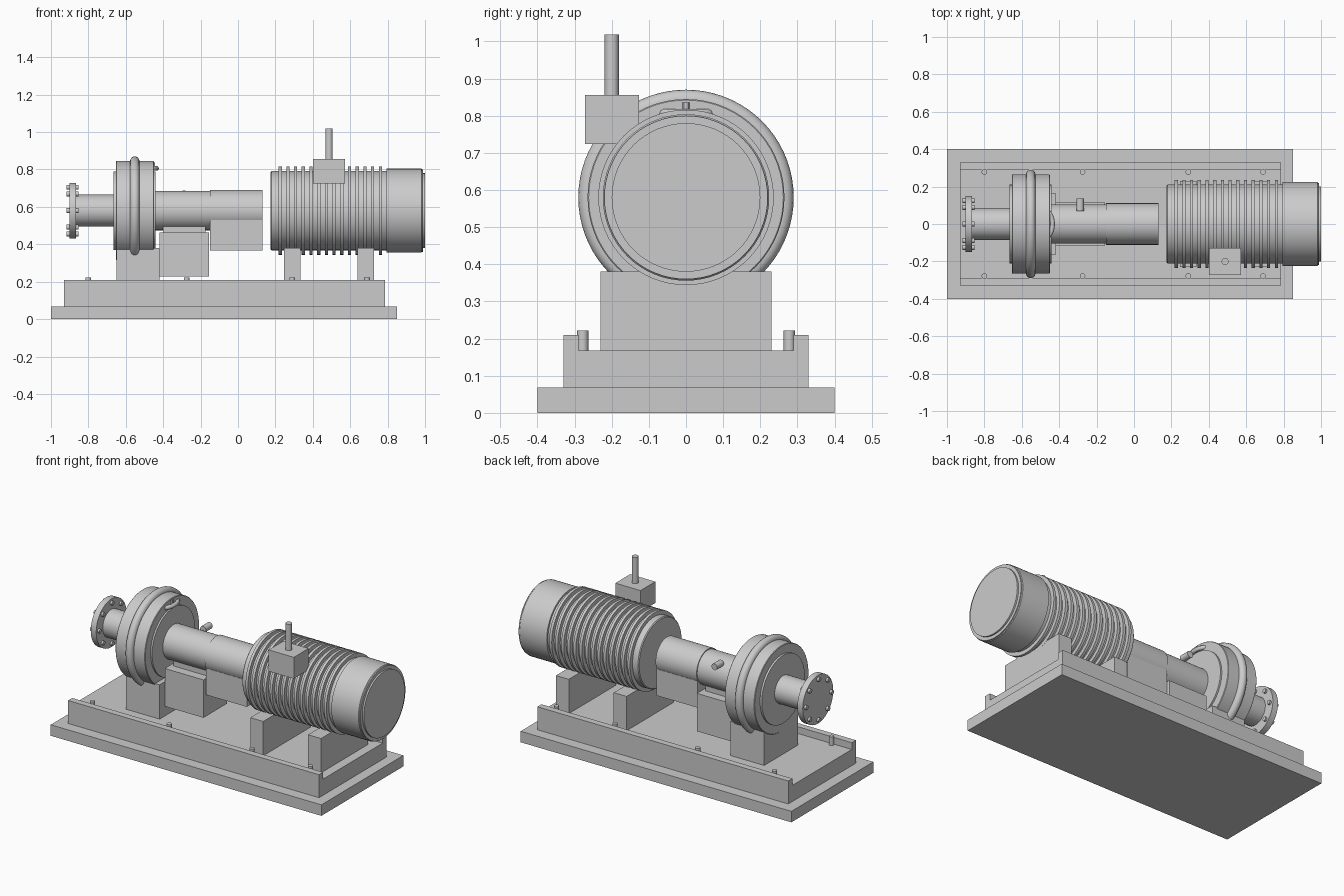
import bpy, bmesh, math
from mathutils import Vector

if "Cube" in bpy.data.objects:
    bpy.data.objects.remove(bpy.data.objects["Cube"])

AXIS_Z = 0.58  # height of the shared pump / motor axis


def finish(name, bm, smooth=False):
    bmesh.ops.recalc_face_normals(bm, faces=bm.faces)
    me = bpy.data.meshes.new(name)
    bm.to_mesh(me)
    bm.free()
    ob = bpy.data.objects.new(name, me)
    bpy.context.collection.objects.link(ob)
    if smooth:
        bpy.ops.object.select_all(action='DESELECT')
        ob.select_set(True)
        bpy.context.view_layer.objects.active = ob
        bpy.ops.object.shade_smooth_by_angle(angle=math.radians(35))
    return ob


def box(name, x, y, z):
    bm = bmesh.new()
    bmesh.ops.create_cube(bm, size=1)
    for v in bm.verts:
        v.co = Vector([(r[0] + r[1]) / 2 + c * (r[1] - r[0])
                       for c, r in zip(v.co, (x, y, z))])
    return finish(name, bm)


def lathe(name, profile, n=64):
    """Revolve (x, radius) points about the machine axis, with capped ends."""
    bm = bmesh.new()
    rings = [[bm.verts.new((x, r * math.cos(2 * math.pi * i / n),
                            AXIS_Z + r * math.sin(2 * math.pi * i / n)))
              for i in range(n)] for x, r in profile]
    for a, b in zip(rings, rings[1:]):
        for i in range(n):
            j = (i + 1) % n
            bm.faces.new((a[i], a[j], b[j], b[i]))
    bm.faces.new(rings[0])
    bm.faces.new(rings[-1])
    return finish(name, bm, True)


def rod(name, a, b, r, n=24):
    a, b = Vector(a), Vector(b)
    bm = bmesh.new()
    bmesh.ops.create_cone(bm, cap_ends=True, segments=n, radius1=r, radius2=r,
                          depth=(b - a).length)
    q = Vector((0, 0, 1)).rotation_difference(b - a)
    for v in bm.verts:
        v.co = q @ v.co + (a + b) / 2
    return finish(name, bm, True)


# Base slab and channel frame
box("base_slab", (-1, 0.85), (-0.4, 0.4), (0, 0.068))
bm = bmesh.new()
section = [(-0.33, 0.068), (0.33, 0.068), (0.33, 0.21), (0.29, 0.21),
           (0.29, 0.168), (-0.29, 0.168), (-0.29, 0.21), (-0.33, 0.21)]
face = bm.faces.new([bm.verts.new((-0.93, y, z)) for y, z in section])
ext = bmesh.ops.extrude_face_region(bm, geom=[face], use_keep_orig=True)
for g in ext["geom"]:
    if isinstance(g, bmesh.types.BMVert):
        g.co.x = 0.785
finish("base_frame", bm)

# Anchor bolts
for x in (-0.8, -0.275, 0.29, 0.69):
    for s in (-1, 1):
        rod("anchor_bolt", (x, s * 0.278, 0.16), (x, s * 0.278, 0.222), 0.015, 16)

# Supports
box("pump_pedestal", (-0.65, -0.42), (-0.165, 0.165), (0.168, 0.38))
for x in (0.245, 0.64):
    box("motor_foot", (x, x + 0.088), (-0.23, 0.23), (0.168, 0.38))

# Inlet pipe with bolted flange
lathe("inlet_pipe", [(-0.88, 0.085), (-0.65, 0.085)], 48)
lathe("inlet_flange", [(-0.902, 0.149), (-0.865, 0.149)], 48)
for i in range(8):
    a = i * math.pi / 4
    y, z = 0.125 * math.cos(a), AXIS_Z + 0.125 * math.sin(a)
    rod("flange_bolt", (-0.916, y, z), (-0.853, y, z), 0.013, 12)

# Pump casing with end covers and rim bead
lathe("pump_casing", [(-0.665, 0.21), (-0.653, 0.21), (-0.653, 0.262),
                      (-0.65, 0.265), (-0.453, 0.265), (-0.45, 0.262),
                      (-0.45, 0.21), (-0.44, 0.21)], 72)
bead = [(-0.552 - 0.025 * math.cos(t * math.pi / 8),
         0.265 + 0.025 * math.sin(t * math.pi / 8)) for t in range(9)]
lathe("pump_rim_bead", bead, 72)

# Curved lifting handle on the casing
cu = bpy.data.curves.new("lift_handle", 'CURVE')
cu.dimensions = '3D'
cu.bevel_depth = 0.013
cu.bevel_resolution = 3
cu.use_fill_caps = True
sp = cu.splines.new('POLY')
sp.points.add(12)
for i, p in enumerate(sp.points):
    t = math.pi * i / 12
    p.co = (-0.468 + 0.032 * math.sin(t), 0.065 * math.cos(t), 0.806, 1)
bpy.context.collection.objects.link(bpy.data.objects.new("lift_handle", cu))
rod("vent_plug", (-0.455, 0, 0.80), (-0.455, 0, 0.836), 0.012, 6)

# Bearing housing, coupling guard, and the boxes beneath them
lathe("bearing_housing", [(-0.45, 0.105), (-0.15, 0.105)], 48)
lathe("coupling_guard", [(-0.15, 0.111), (0.13, 0.111)], 48)
box("bearing_box", (-0.42, -0.155), (-0.115, 0.115), (0.228, 0.462))
box("guard_box", (-0.15, 0.13), (-0.1, 0.1), (0.366, 0.53))
box("bearing_saddle", (-0.40, -0.175), (-0.06, 0.06), (0.45, 0.52))
rod("oil_plug", (-0.288, 0.07, 0.668), (-0.288, 0.135, 0.668), 0.02, 16)

# Finned motor body, a single lathed profile
prof = [(0.175, 0.207), (0.18, 0.212)]
for i in range(14):
    x = 0.217 + i * 0.0412
    prof += [(x, 0.212), (x, 0.236), (x + 0.017, 0.236), (x + 0.017, 0.212)]
lathe("motor_body", prof + [(0.80, 0.212)])
lathe("motor_fan_cover", [(0.795, 0.224), (0.98, 0.224), (0.984, 0.22),
                          (0.99, 0.22), (0.99, 0.2), (1.0, 0.2)])

# Terminal box with cable conduit
box("terminal_box", (0.4, 0.572), (-0.272, -0.127), (0.724, 0.856))
rod("cable_conduit", (0.487, -0.2, 0.85), (0.487, -0.2, 1.018), 0.019)
